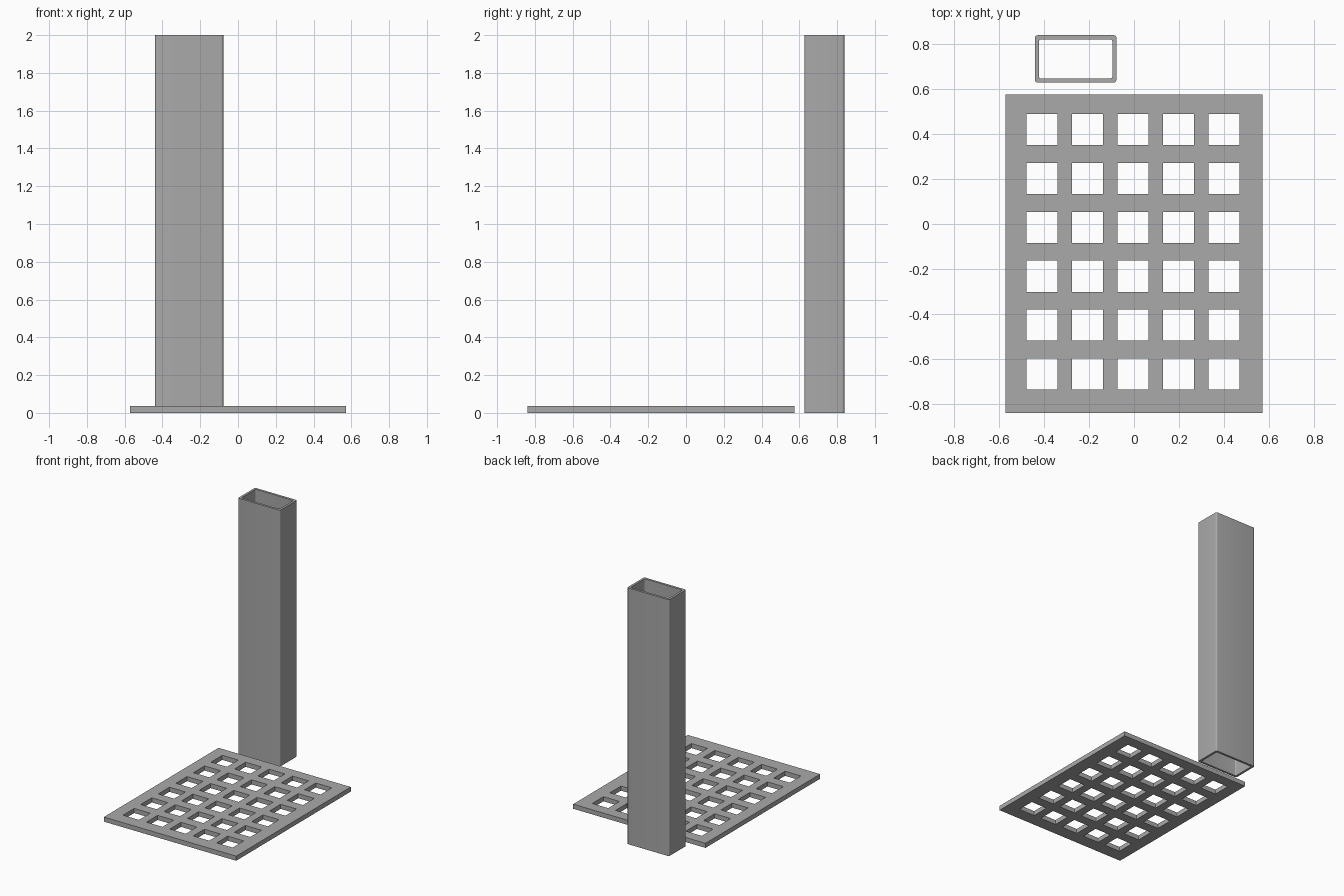
import bpy, bmesh, math
from mathutils import Vector

cube = bpy.data.objects.get("Cube")
if cube:
    bpy.data.objects.remove(cube, do_unlink=True)

# Single grey material
grey = bpy.data.materials.new("plain_grey")
grey.use_nodes = True
colour = (0.4, 0.4, 0.4, 1)
grey.diffuse_color = colour
grey.node_tree.nodes["Principled BSDF"].inputs["Base Color"].default_value = colour


def finish(name, bm):
    bmesh.ops.recalc_face_normals(bm, faces=bm.faces)
    mesh = bpy.data.meshes.new(name)
    bm.to_mesh(mesh)
    bm.free()
    mesh.materials.append(grey)
    obj = bpy.data.objects.new(name, mesh)
    bpy.context.collection.objects.link(obj)
    return obj


def extrude_up(bm, height):
    """Turn a flat sheet at z = 0 into a solid."""
    top = bmesh.ops.extrude_face_region(bm, geom=bm.faces[:], use_keep_orig=True)
    verts = [g for g in top["geom"] if isinstance(g, bmesh.types.BMVert)]
    bmesh.ops.translate(bm, verts=verts, vec=(0, 0, height))


def breaks(low, high, first, pitch, count, hole):
    """Grid lines along one axis: plate edges and both sides of each hole."""
    lines = [low]
    for i in range(count):
        centre = first + pitch * i
        lines += [centre - hole / 2, centre + hole / 2]
    return lines + [high]


# Perforated base plate: a sheet of cells with the hole cells left out
xs = breaks(-0.571, 0.571, -0.409, 0.202, 5, 0.138)
ys = breaks(-0.838, 0.575, -0.666, 0.217, 6, 0.138)
bm = bmesh.new()
grid = [[bm.verts.new((x, y, 0)) for y in ys] for x in xs]
for i in range(len(xs) - 1):
    for j in range(len(ys) - 1):
        if not (i % 2 and j % 2):
            bm.faces.new((grid[i][j], grid[i + 1][j], grid[i + 1][j + 1], grid[i][j + 1]))
extrude_up(bm, 0.036)
finish("perforated_plate", bm)


# Rectangular hollow post with rounded corners
def rounded_loop(bm, half_x, half_y, radius, centre, steps=6):
    verts = []
    for k, (sx, sy) in enumerate([(1, 1), (-1, 1), (-1, -1), (1, -1)]):
        for s in range(steps + 1):
            a = math.pi / 2 * (k + s / steps)
            offset = Vector((sx * (half_x - radius) + radius * math.cos(a),
                             sy * (half_y - radius) + radius * math.sin(a), 0))
            verts.append(bm.verts.new(centre + offset))
    return verts


bm = bmesh.new()
centre = Vector((-0.259, 0.733, 0))
wall = 0.018
outer = rounded_loop(bm, 0.181, 0.105, 0.012, centre)
inner = rounded_loop(bm, 0.181 - wall, 0.105 - wall, 0.01, centre)
n = len(outer)
for i in range(n):
    j = (i + 1) % n
    bm.faces.new((outer[i], outer[j], inner[j], inner[i]))
extrude_up(bm, 2)
post = finish("hollow_post", bm)
bpy.ops.object.select_all(action="DESELECT")
post.select_set(True)
bpy.context.view_layer.objects.active = post
bpy.ops.object.shade_smooth_by_angle(angle=math.radians(30))
